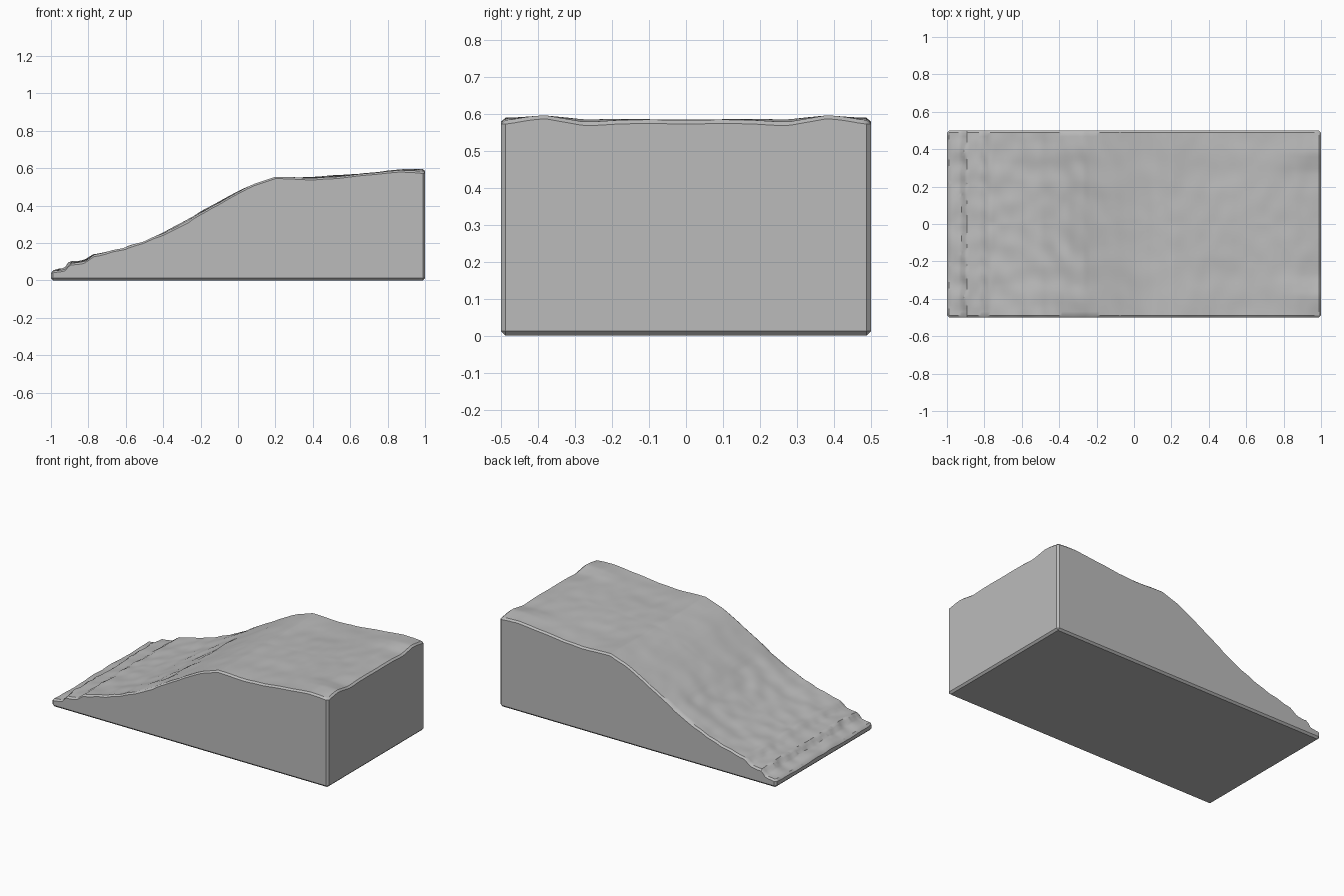
import bpy, bmesh
from mathutils import Vector, noise

cube = bpy.data.objects.get("Cube")
if cube:
    bpy.data.objects.remove(cube, do_unlink=True)

# Plain grey stone
stone = bpy.data.materials.new("grey_stone")
stone.use_nodes = True
GREY = (0.5, 0.5, 0.5, 1)
stone.diffuse_color = GREY
stone.node_tree.nodes["Principled BSDF"].inputs["Base Color"].default_value = GREY

# Ramp profile: low ledge, step, rough slope, plateau
PROFILE = [(-1, .045), (-.94, .06), (-.92, .068), (-.90, .10), (-.82, .105),
           (-.77, .138), (-.6, .172), (-.5, .205), (-.35, .275), (-.2, .365),
           (0, .475), (.1, .52), (.2, .55), (.4, .55), (.55, .56), (.7, .575),
           (.87, .588), (1, .583)]


def ramp(x):
    for (x0, z0), (x1, z1) in zip(PROFILE, PROFILE[1:]):
        if x <= x1:
            return z0 + (z1 - z0) * (x - x0) / (x1 - x0)
    return PROFILE[-1][1]


def height(x, y):
    side = abs(y)
    # Wavy step edge near the low end
    wave = .012 * noise.noise(Vector((3, side * 14, 0))) if -.98 < x < -.8 else 0
    z = ramp(x + wave)
    # Soft lumps, rougher on the lower slope
    rough = .008 if x < -.25 else .003
    z += rough * noise.noise(Vector((x * 13, side * 9, 5)))
    z += .006 * noise.noise(Vector((x * 3, side * 6, 9)))
    # Raised shoulders at the high end
    if x > .7:
        z += .01 * (x - .7) / .3 * max(0, 1 - abs(side - .38) / .1)
    # Rounded rim
    rim = min(.5 - side, 1 - abs(x))
    return z - .01 * max(0, 1 - rim / .012)


# Terrain surface, with its outer rows drawn in to make a tight rim
bm = bmesh.new()
bmesh.ops.create_grid(bm, x_segments=130, y_segments=64, size=1)
for v in bm.verts:
    x, y = v.co.x, v.co.y * .5
    if abs(x) > .98 and abs(x) < .999:
        x = .988 if x > 0 else -.988
    if .48 < abs(y) < .499:
        y = .488 if y > 0 else -.488
    v.co = (x, y, height(x, y))

# Side walls and underside
rim_edges = [e for e in bm.edges if e.is_boundary]
walls = bmesh.ops.extrude_edge_only(bm, edges=rim_edges)["geom"]
for v in walls:
    if isinstance(v, bmesh.types.BMVert):
        v.co.z = 0
bottom = [e for e in bm.edges if e.is_boundary]
bmesh.ops.contextual_create(bm, geom=bottom)
bmesh.ops.recalc_face_normals(bm, faces=bm.faces[:])

# Chamfer the base and the upright corners
upright = [e for e in bm.edges
           if all(abs(v.co.x) > .999 and abs(v.co.y) > .499 for v in e.verts)]
bmesh.ops.bevel(bm, geom=list(set(bottom + upright)), offset=.012,
                segments=1, affect='EDGES', clamp_overlap=True)

mesh = bpy.data.meshes.new("ramp_block")
bm.to_mesh(mesh)
bm.free()
mesh.materials.append(stone)
block = bpy.data.objects.new("ramp_block", mesh)
bpy.context.collection.objects.link(block)
bpy.context.view_layer.objects.active = block
block.select_set(True)
bpy.ops.object.shade_smooth_by_angle(angle=.6)
